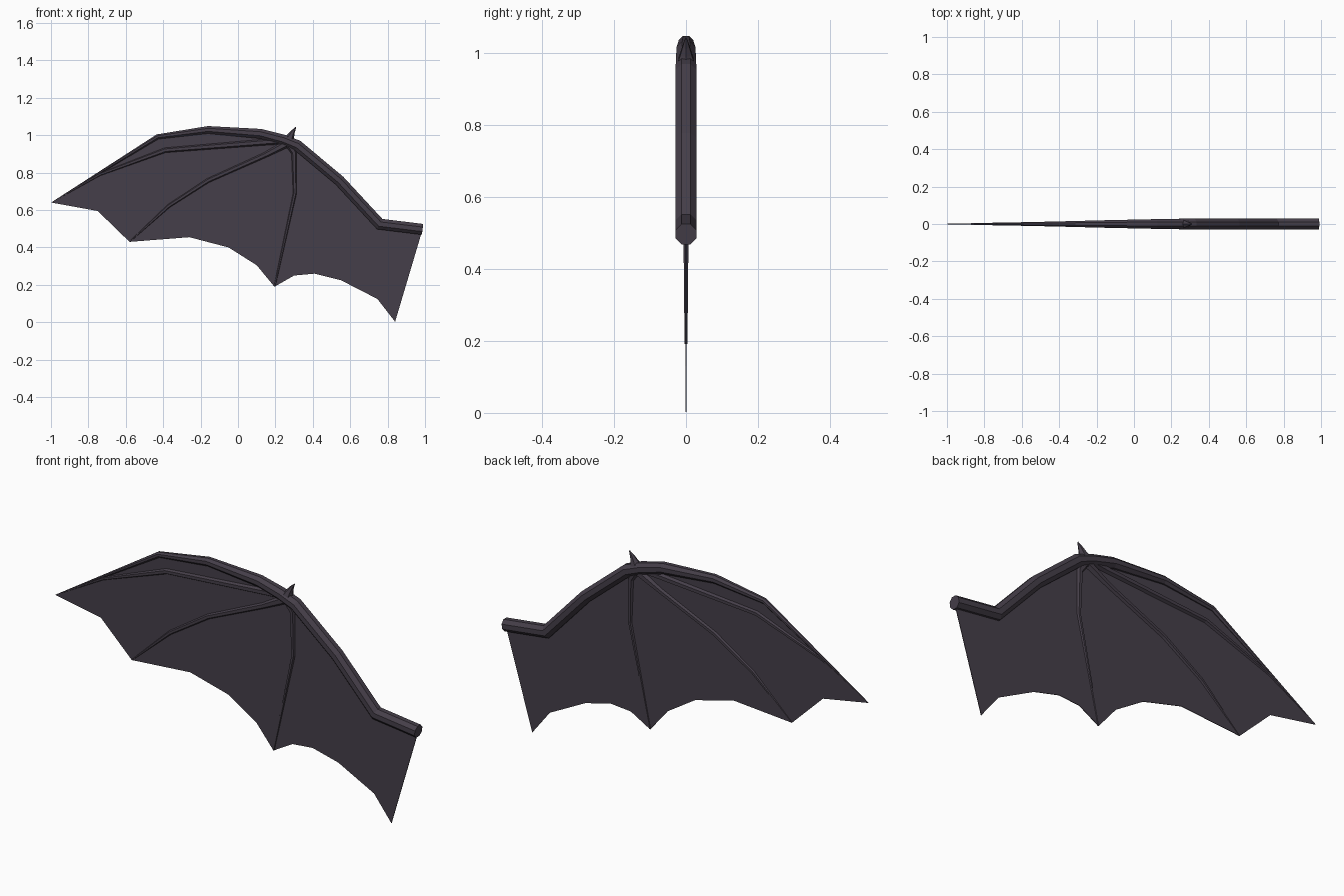
import bpy, bmesh, math
from mathutils import Vector

if "Cube" in bpy.data.objects:
    bpy.data.objects.remove(bpy.data.objects["Cube"])

skin = bpy.data.materials.new("dark plum skin")
skin.diffuse_color = (0.060, 0.049, 0.067, 1)
skin.use_nodes = True
skin.node_tree.nodes["Principled BSDF"].inputs["Base Color"].default_value = skin.diffuse_color


def finish(name, bm):
    bmesh.ops.recalc_face_normals(bm, faces=bm.faces)
    me = bpy.data.meshes.new(name)
    bm.to_mesh(me)
    bm.free()
    me.materials.append(skin)
    ob = bpy.data.objects.new(name, me)
    bpy.context.collection.objects.link(ob)
    return ob


def tube(name, path, sides):
    """Sweep a tapering polygon along (x, z, radius) points with mitred joints."""
    bm = bmesh.new()
    pts = [Vector((x, 0, z)) for x, z, r in path]
    rings = []
    for i, p in enumerate(pts):
        a = (p - pts[i - 1]).normalized() if i else None
        b = (pts[i + 1] - p).normalized() if i < len(pts) - 1 else None
        t = ((a or b) + (b or a)).normalized()
        n = Vector((-t.z, 0, t.x))
        mitre = 1 / max(0.6, t.dot(a or b))
        r = path[i][2]
        ring = []
        for k in range(sides):
            ang = 2 * math.pi * (k + 0.5) / sides
            s = r / math.cos(math.pi / sides)
            ring.append(bm.verts.new(p + n * (s * mitre * math.sin(ang))
                                     + Vector((0, s * math.cos(ang), 0))))
        rings.append(ring)
    for r0, r1 in zip(rings, rings[1:]):
        for k in range(sides):
            j = (k + 1) % sides
            bm.faces.new((r0[k], r0[j], r1[j], r1[k]))
    bm.faces.new(rings[0])
    bm.faces.new(rings[-1])
    return finish(name, bm)


# Arm and leading edge, from shoulder to wing tip
arm = [(0.987, 0.497, 0.029), (0.758, 0.525, 0.029), (0.543, 0.757, 0.029),
       (0.318, 0.945, 0.029), (0.24, 0.976, 0.028), (0.12, 1.008, 0.026),
       (-0.16, 1.029, 0.020), (-0.43, 0.992, 0.013), (-0.998, 0.640, 0.001)]
tube("wing_arm", arm, 8)

# Finger bones running from the wrist to the scalloped edge
fingers = {
    "inner_finger": [(0.265, 0.965, 0.02), (0.300, 0.905, 0.013),
                     (0.304, 0.69, 0.009), (0.196, 0.192, 0.004)],
    "middle_finger": [(0.28, 0.965, 0.02), (0.14, 0.892, 0.013), (-0.16, 0.758, 0.011),
                      (-0.37, 0.622, 0.009), (-0.578, 0.432, 0.003)],
    "outer_finger": [(0.26, 0.975, 0.02), (0.16, 0.964, 0.015), (-0.39, 0.920, 0.012),
                     (-0.74, 0.790, 0.007), (-0.96, 0.662, 0.002)],
}
for name, path in fingers.items():
    tube(name, path, 6)

# Thumb claw at the wrist
tube("thumb_claw", [(0.268, 0.965, 0.028), (0.283, 0.998, 0.016),
                    (0.293, 1.018, 0.010), (0.309, 1.043, 0.002)], 6)

# Thin membrane under the arm, with scallops between the finger tips
edge = [(0.978, 0.48), (0.84, 0.003), (0.745, 0.125), (0.63, 0.19), (0.55, 0.225),
        (0.41, 0.26), (0.30, 0.25), (0.195, 0.19), (0.10, 0.305), (-0.05, 0.40),
        (-0.26, 0.455), (-0.58, 0.43), (-0.625, 0.52), (-0.75, 0.595), (-0.89, 0.627)]
outline = edge + [(x, z) for x, z, r in reversed(arm)]
bm = bmesh.new()
bm.faces.new([bm.verts.new((x, 0, z)) for x, z in outline])
bmesh.ops.triangulate(bm, faces=bm.faces)
membrane = finish("wing_membrane", bm)
solid = membrane.modifiers.new("thickness", 'SOLIDIFY')
solid.thickness = 0.003
solid.offset = 0
